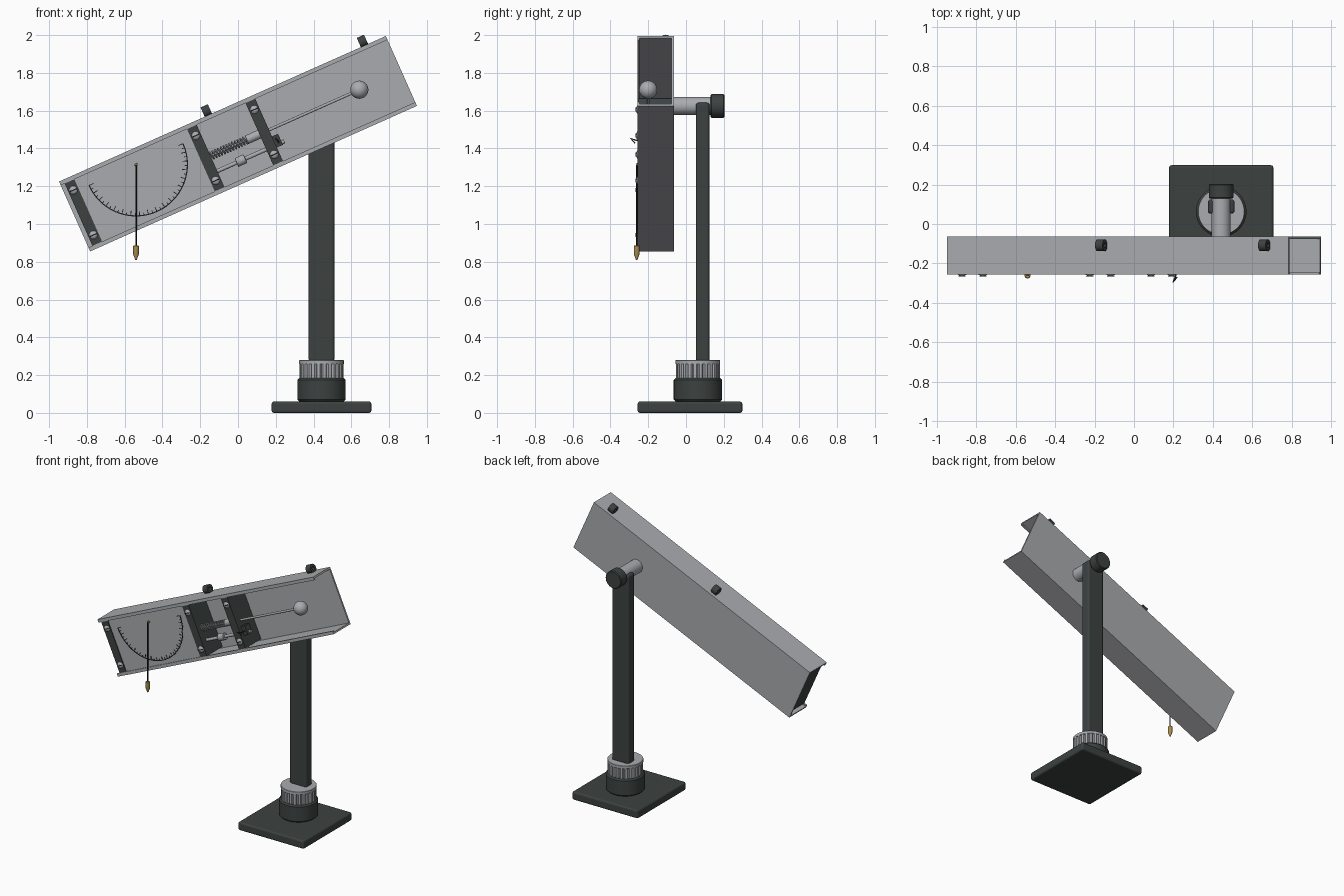
import bpy, bmesh, math
from mathutils import Matrix, Vector

cube = bpy.data.objects.get("Cube")
if cube:
    bpy.data.objects.remove(cube, do_unlink=True)


def material(name, rgb):
    m = bpy.data.materials.new(name)
    m.use_nodes = True
    m.diffuse_color = (*rgb, 1)
    m.node_tree.nodes["Principled BSDF"].inputs["Base Color"].default_value = (*rgb, 1)
    return m


DARK = material("dark metal", (0.045, 0.055, 0.053))
LIGHT = material("light metal", (0.40, 0.41, 0.43))
INK = material("black ink", (0.012, 0.012, 0.012))
BRASS = material("brass", (0.42, 0.28, 0.08))

# Tilted frame of the barrel: x along it, y depth, z across it
TILT = Matrix.Translation((0, 0, 1.425)) @ Matrix.Rotation(math.radians(-24), 4, 'Y')
WORLD = Matrix.Identity(4)
AXIS = {'X': Matrix.Rotation(math.pi / 2, 4, 'Y'),
        'Y': Matrix.Rotation(-math.pi / 2, 4, 'X'), 'Z': Matrix.Identity(4)}


def finish(name, bm, mat, frame, smooth=False):
    bmesh.ops.recalc_face_normals(bm, faces=bm.faces)
    me = bpy.data.meshes.new(name)
    bm.to_mesh(me)
    bm.free()
    me.materials.append(mat)
    ob = bpy.data.objects.new(name, me)
    bpy.context.collection.objects.link(ob)
    ob.matrix_world = frame
    if smooth:
        bpy.ops.object.select_all(action='DESELECT')
        ob.select_set(True)
        bpy.context.view_layer.objects.active = ob
        bpy.ops.object.shade_smooth_by_angle()
    return ob


def box(name, lo, hi, mat, frame=WORLD, bevel=0):
    bm = bmesh.new()
    lo, hi = Vector(lo), Vector(hi)
    bmesh.ops.create_cube(bm, size=1, matrix=Matrix.Translation((lo + hi) / 2)
                          @ Matrix.Diagonal((*(hi - lo), 1)))
    ob = finish(name, bm, mat, frame)
    if bevel:
        mod = ob.modifiers.new("edge", 'BEVEL')
        mod.width, mod.segments = bevel, 3
    return ob


def lathe(name, profile, base, axis, mat, frame=WORLD, steps=32):
    """Spin (radius, height) points around an axis through base."""
    bm = bmesh.new()
    vs = [bm.verts.new((r, 0, h)) for r, h in profile]
    es = [bm.edges.new(p) for p in zip(vs, vs[1:])]
    bmesh.ops.spin(bm, geom=vs + es, cent=(0, 0, 0), axis=(0, 0, 1),
                   angle=math.tau, steps=steps)
    bmesh.ops.remove_doubles(bm, verts=bm.verts, dist=0.0001)
    bmesh.ops.transform(bm, matrix=Matrix.Translation(base) @ AXIS[axis], verts=bm.verts)
    return finish(name, bm, mat, frame, True)


def rod(name, base, axis, r, length, mat, frame=WORLD, steps=32):
    e = min(r, length) * 0.08
    return lathe(name, [(0, 0), (r - e, 0), (r, e), (r, length - e), (r - e, length), (0, length)],
                 base, axis, mat, frame, steps)


def extrude(name, pts, direction, mat, frame):
    bm = bmesh.new()
    face = bm.faces.new([bm.verts.new(p) for p in pts])
    new = bmesh.ops.extrude_face_region(bm, geom=[face])["geom"]
    bmesh.ops.translate(bm, vec=direction, verts=[v for v in new if isinstance(v, bmesh.types.BMVert)])
    return finish(name, bm, mat, frame)


def wire(name, pts, r, mat, frame):
    cu = bpy.data.curves.new(name, 'CURVE')
    cu.dimensions = '3D'
    cu.bevel_depth, cu.bevel_resolution = r, 2
    sp = cu.splines.new('POLY')
    sp.points.add(len(pts) - 1)
    for p, co in zip(sp.points, pts):
        p.co = (*co, 1)
    cu.use_fill_caps = True
    cu.materials.append(mat)
    ob = bpy.data.objects.new(name, cu)
    bpy.context.collection.objects.link(ob)
    ob.matrix_world = frame


# Stand
PX, PY, PZ = 0.442, 0.063, 1.625
box("base_plate", (PX - 0.264, -0.256, 0), (PX + 0.264, 0.298, 0.06), DARK, bevel=0.012)
rod("base_socket", (PX, PY, 0.06), 'Z', 0.128, 0.125, DARK, steps=48)
ribs = []
for i in range(96):
    a, r = math.tau * i / 96, 0.117 if i % 4 else 0.107
    ribs.append((PX + r * math.cos(a), PY + r * math.sin(a), 0.185))
extrude("ribbed_collar", ribs, (0, 0, 0.075), LIGHT, WORLD)
rod("collar_rim", (PX, PY, 0.258), 'Z', 0.118, 0.022, LIGHT, steps=48)
box("post", (PX - 0.068, 0.052, 0.27), (PX + 0.068, 0.125, 1.642), DARK, bevel=0.015)
rod("pivot_shaft", (PX, -0.07, PZ), 'Y', 0.048, 0.21, LIGHT)
rod("pivot_knob", (PX, 0.13, PZ), 'Y', 0.063, 0.073, DARK)

# Channel body: open front with small inward lips
L, W, F, B, T = 0.947, 0.2025, -0.257, -0.064, 0.012
half = [(B, W), (F, W), (F, W - 0.022), (F + T, W - 0.022), (F + T, W - T), (B - T, W - T)]
section = half + [(y, -z) for y, z in reversed(half)]
extrude("channel", [(-L, y, z) for y, z in section], (2 * L, 0, 0), LIGHT, TILT)

# Cross bars with slotted screws
for label, u in (("lower", -0.896), ("middle", -0.187), ("upper", 0.152)):
    box(label + "_cross_bar", (u - 0.028, F + 0.002, -0.182), (u + 0.028, B - T, 0.182), DARK, TILT)
    for side, z in (("top", 0.13), ("bottom", -0.13)):
        name = f"{label}_{side}_screw"
        lathe(name, [(0.024, 0.006), (0.021, 0), (0.012, -0.006), (0, -0.008)],
              (u, F - 0.001, z), 'Y', LIGHT, TILT, 20)
        box(name + "_slot", (u - 0.019, F - 0.01, z - 0.003), (u + 0.019, F - 0.006, z + 0.003), INK, TILT)

# Angle dial: plate, arc and ticks
CU, CV, R, DY = -0.538, 0.119, 0.272, F + 0.008
box("dial_plate", (-0.87, DY, -0.185), (-0.21, DY + 0.008, 0.185), LIGHT, TILT)
arc = [(CU + r * math.cos(a), DY - 0.002, CV - r * math.sin(a))
       for r, seq in ((R + 0.003, range(49)), (R - 0.003, range(48, -1, -1)))
       for a in (math.pi * i / 48 for i in seq)]
extrude("dial_arc", arc, (0, 0.003, 0), INK, TILT)
bm = bmesh.new()
for i in range(37):
    size = 0.026 if i % 2 == 0 else 0.014
    spot = (Matrix.Translation((CU, DY, CV)) @ Matrix.Rotation(math.pi * i / 36, 4, 'Y')
            @ Matrix.Translation((R - size / 2, 0, 0)) @ Matrix.Diagonal((size, 0.004, 0.004, 1)))
    bmesh.ops.create_cube(bm, size=1, matrix=spot)
finish("dial_ticks", bm, INK, TILT)

# Plumb line and bob, hanging straight down
PL = TILT @ Vector((CU, F - 0.004, CV))
rod("plumb_pin", (CU, F - 0.006, CV), 'Y', 0.008, 0.016, BRASS, TILT, 12)
rod("plumb_line", (PL.x, PL.y, 0.88), 'Z', 0.004, PL.z - 0.88, INK, steps=8)
lathe("plumb_bob", [(0, 0), (0.004, 0), (0.015, 0.03), (0.015, 0.074), (0.012, 0.077), (0, 0.077)],
      (PL.x, PL.y, 0.81), 'Z', BRASS, steps=16)

# Firing rod, ball, spring and sleeve
RY = -0.2
rod("firing_rod", (-0.2, RY, 0), 'X', 0.008, 0.88, LIGHT, TILT, 16)
bm = bmesh.new()
bmesh.ops.create_uvsphere(bm, u_segments=32, v_segments=16, radius=0.048,
                          matrix=Matrix.Translation((0.703, RY, 0)))
finish("ball", bm, LIGHT, TILT, True)
rod("rod_sleeve", (0.05, RY, 0), 'X', 0.024, 0.08, LIGHT, TILT)
turns, per = 13, 14
wire("spring", [(-0.16 + 0.21 * i / (turns * per), RY + 0.021 * math.cos(math.tau * i / per),
                 0.021 * math.sin(math.tau * i / per)) for i in range(turns * per + 1)],
     0.004, LIGHT, TILT)

# Release rod, collar and trigger
rod("release_rod", (-0.17, RY, -0.088), 'X', 0.011, 0.40, LIGHT, TILT, 16)
rod("release_collar", (-0.048, RY, -0.088), 'X', 0.025, 0.052, LIGHT, TILT, 24)
box("trigger_block", (0.178, RY - 0.025, -0.102), (0.215, RY + 0.025, -0.038), DARK, TILT)
wire("trigger_hook", [(0.2, RY, -0.075), (0.2, -0.262, -0.07), (0.193, -0.294, -0.055),
                      (0.2, -0.27, -0.085)], 0.004, DARK, TILT)

# Sighting rings on the upper flange
for label, u in (("rear", -0.082), ("front", 0.823)):
    lathe(label + "_sight", [(0.012, 0), (0.030, 0), (0.030, 0.042), (0.012, 0.042), (0.012, 0)],
          (u - 0.021, -0.108, 0.226), 'X', DARK, TILT, 16)
    box(label + "_sight_foot", (u - 0.016, -0.128, W - 0.002), (u + 0.016, -0.088, W + 0.01), DARK, TILT)
